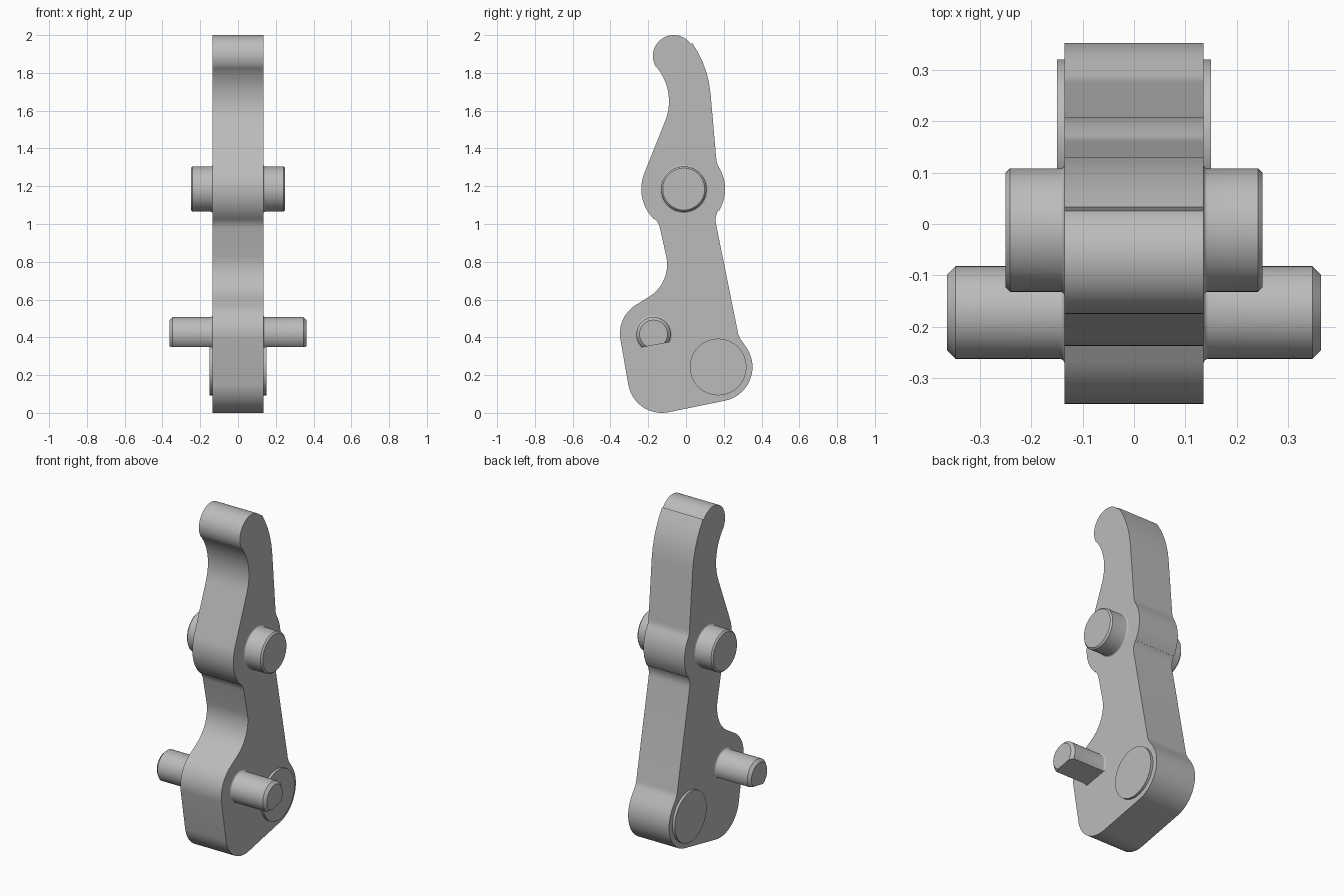
import bpy, bmesh, math
from mathutils import Vector

cube = bpy.data.objects.get("Cube")
if cube:
    bpy.data.objects.remove(cube)

# One plain grey for the whole part
grey = bpy.data.materials.new("plain grey")
grey.use_nodes = True
grey.diffuse_color = (0.5, 0.5, 0.5, 1)
grey.node_tree.nodes["Principled BSDF"].inputs["Base Color"].default_value = (0.5, 0.5, 0.5, 1)

HALF = 0.135  # half thickness of the lever


def finish(bm, name):
    bmesh.ops.recalc_face_normals(bm, faces=bm.faces)
    mesh = bpy.data.meshes.new(name)
    bm.to_mesh(mesh)
    bm.free()
    obj = bpy.data.objects.new(name, mesh)
    bpy.context.collection.objects.link(obj)
    mesh.materials.append(grey)
    bpy.ops.object.select_all(action='DESELECT')
    obj.select_set(True)
    bpy.context.view_layer.objects.active = obj
    bpy.ops.object.shade_smooth_by_angle(angle=math.radians(30))
    return obj


def tangent_normal(a, b):
    """Outward normal of the tangent line between two signed circles."""
    d = Vector((b[0] - a[0], b[1] - a[1]))
    k = max(-1, min(1, (a[2] - b[2]) / d.length))
    d.normalize()
    n = d * k + Vector((-d.y, d.x)) * math.sqrt(1 - k * k)
    return math.atan2(n.y, n.x)


def belt(circles):
    """Closed outline of arcs joined by tangents; negative radius is hollow."""
    points = []
    count = len(circles)
    for i, (y, z, r) in enumerate(circles):
        start = tangent_normal(circles[i - 1], circles[i])
        end = tangent_normal(circles[i], circles[(i + 1) % count])
        turn = (end - start + 1.5 * math.pi) % (2 * math.pi) - 1.5 * math.pi
        if r < 0:
            turn = (end - start + math.pi) % (2 * math.pi) - math.pi
        steps = max(2, math.ceil(abs(turn) / math.radians(6)))
        for s in range(steps + 1):
            t = start + turn * s / steps
            p = Vector((y + r * math.cos(t), z + r * math.sin(t)))
            if not points or (p - points[-1]).length > 0.002:
                points.append(p)
    return points


def pin(name, y, z, r, length, chamfer=0.0, fillet=0.0, flat=None):
    """Pin through the lever, turned about x, with an optional flat."""
    half = [(r + fillet * (1 - math.sin(t)), HALF + fillet * (1 - math.cos(t)))
            for t in (math.pi / 8 * k for k in range(5))] if fillet else []
    half += [(r, length - chamfer)]
    if chamfer:
        half += [(r - chamfer, length)]
    profile = [(q, -x) for q, x in reversed(half)] + half
    bm = bmesh.new()
    sides = 64
    rings = [[bm.verts.new((x, y + q * math.cos(2 * math.pi * k / sides),
                            z + q * math.sin(2 * math.pi * k / sides)))
              for k in range(sides)] for q, x in profile]
    for a, b in zip(rings, rings[1:]):
        for k in range(sides):
            j = (k + 1) % sides
            bm.faces.new((a[k], a[j], b[j], b[k]))
    bm.faces.new(rings[0])
    bm.faces.new(rings[-1])
    if flat:
        normal, depth = Vector((0, *flat[0])).normalized(), flat[1]
        cut = bmesh.ops.bisect_plane(
            bm, geom=bm.verts[:] + bm.edges[:] + bm.faces[:],
            plane_co=Vector((0, y, z)) + normal * depth,
            plane_no=normal, clear_outer=True)
        edges = [e for e in cut["geom_cut"] if isinstance(e, bmesh.types.BMEdge)]
        bmesh.ops.contextual_create(bm, geom=edges)
    return finish(bm, name)


# Lever outline, clockwise from the back of the finger grip
boss = (-0.015, 1.185, 0.222)
outline = belt([
    (-0.418, 1.643, 0.55),    # back of grip
    (0.26, 1.352, -0.1),      # blend into boss
    boss,
    (0.257, 1.02, -0.1),      # blend out of boss
    (0.373, 0.445, -0.1),     # blend into heel
    (0.17, 0.243, 0.182),     # heel
    (-0.128, 0.18, 0.18),     # toe
    (-0.172, 0.42, 0.178),    # shoulder
    (-0.3, 0.785, -0.2),      # waist
    (-0.235, 0.955, -0.1),    # blend into boss
    boss,
    (-0.37, 1.65, -0.28),     # finger hollow
    (-0.065, 1.89, 0.11),     # grip tip
])
bm = bmesh.new()
left = [bm.verts.new((HALF, *p)) for p in outline]
right = [bm.verts.new((-HALF, *p)) for p in outline]
bm.faces.new(left)
bm.faces.new(right)
for i in range(len(left)):
    bm.faces.new((left[i - 1], left[i], right[i], right[i - 1]))
finish(bm, "lever_body")

# Pivot, stop pin with a flat underside, and heel plug
pin("pivot_pin", -0.012, 1.185, 0.12, 0.25, chamfer=0.009, fillet=0.008)
pin("stop_pin", -0.172, 0.417, 0.09, 0.363, chamfer=0.016, fillet=0.01,
    flat=((0.18, -0.98), 0.058))
pin("heel_plug", 0.17, 0.243, 0.15, 0.15)
